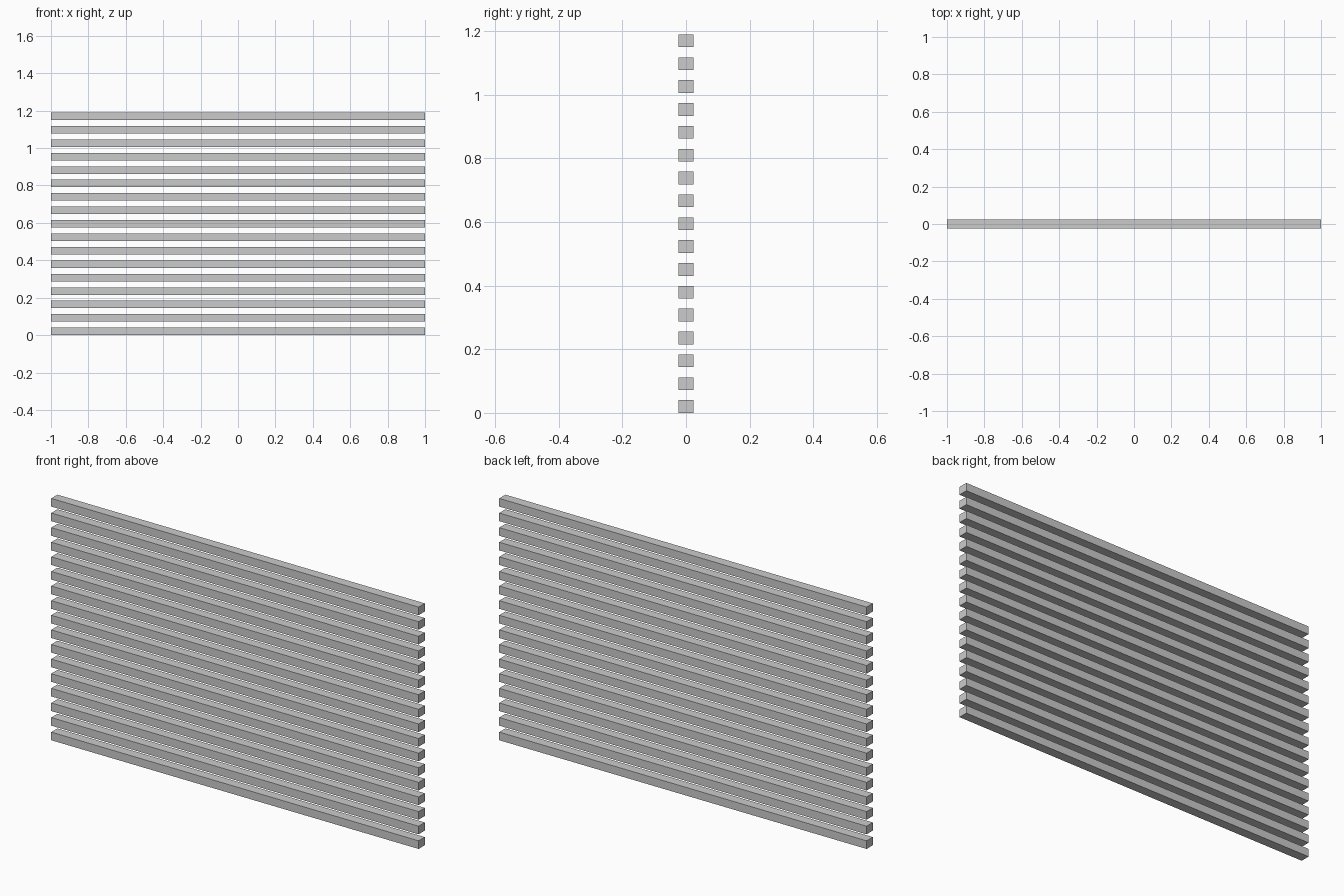
import bpy

if "Cube" in bpy.data.objects:
    bpy.data.objects.remove(bpy.data.objects["Cube"])

COUNT = 17
LENGTH, DEPTH, HEIGHT = 2.0, 0.048, 0.04
TOTAL = 1.19
PITCH = (TOTAL - HEIGHT) / (COUNT - 1)


def slat(name, z):
    bpy.ops.mesh.primitive_cube_add(size=1, location=(0, 0, z))
    ob = bpy.context.object
    ob.name = name
    ob.scale = (LENGTH, DEPTH, HEIGHT)
    bpy.ops.object.transform_apply(location=False, rotation=False, scale=True)
    return ob


# Evenly spaced horizontal slats of the screen
for i in range(COUNT):
    slat(f"slat_{i + 1:02d}", HEIGHT / 2 + i * PITCH)
